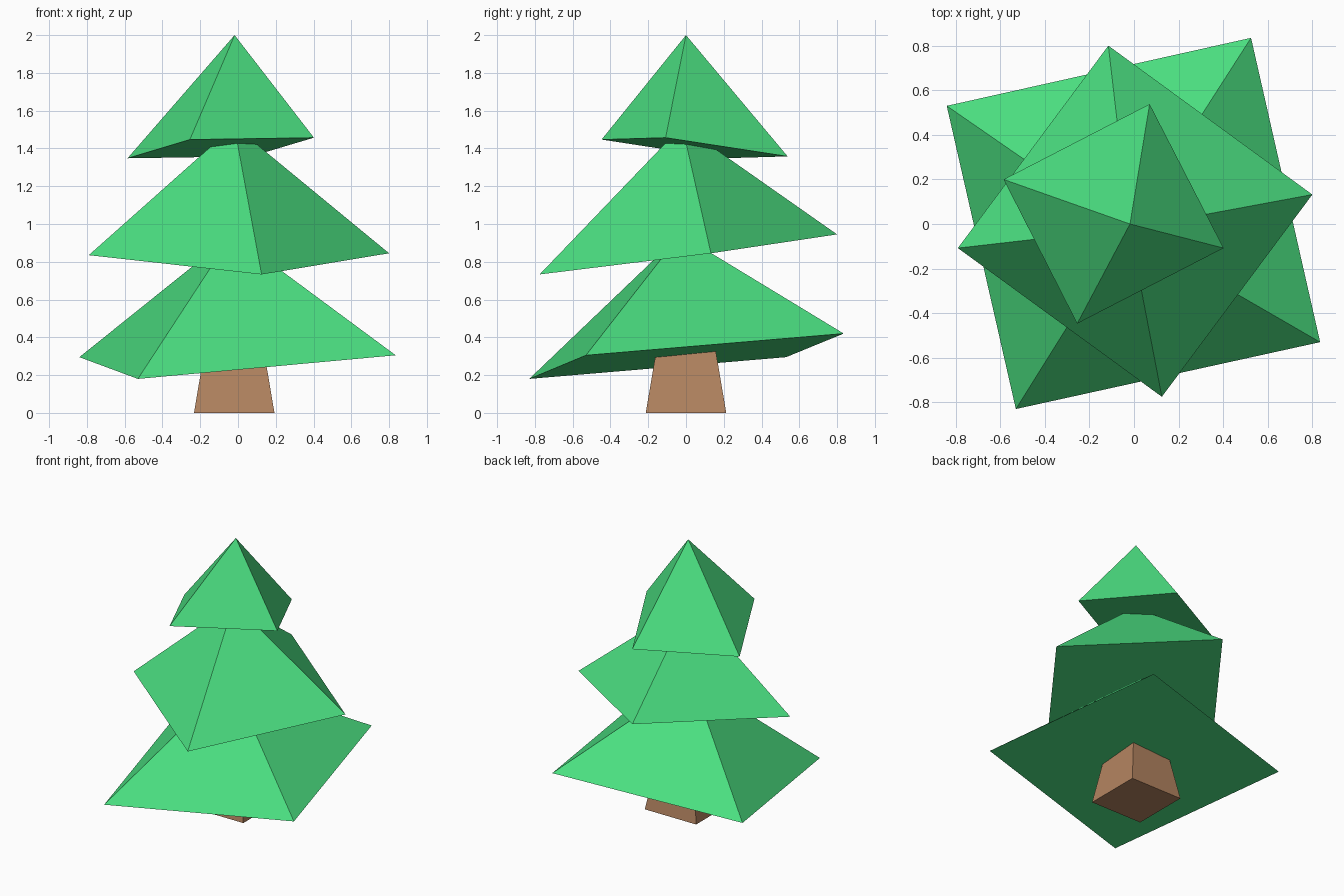
import bpy
import bmesh

if "Cube" in bpy.data.objects:
    bpy.data.objects.remove(bpy.data.objects["Cube"])


def make_material(name, color):
    mat = bpy.data.materials.new(name)
    mat.diffuse_color = (*color, 1.0)
    mat.use_nodes = True
    mat.node_tree.nodes["Principled BSDF"].inputs["Base Color"].default_value = mat.diffuse_color
    return mat


def build(name, mat, bottom, top):
    """Closed solid from a counter-clockwise bottom loop to a top loop or a single apex."""
    bm = bmesh.new()
    low = [bm.verts.new(p) for p in bottom]
    high = [bm.verts.new(p) for p in top]
    n = len(low)
    bm.faces.new(low[::-1])
    for i in range(n):
        j = (i + 1) % n
        if len(high) == 1:
            bm.faces.new((low[i], low[j], high[0]))
        else:
            bm.faces.new((low[i], low[j], high[j], high[i]))
    if len(high) > 1:
        bm.faces.new(high)
    bmesh.ops.recalc_face_normals(bm, faces=bm.faces[:])
    mesh = bpy.data.meshes.new(name)
    bm.to_mesh(mesh)
    bm.free()
    mesh.materials.append(mat)
    obj = bpy.data.objects.new(name, mesh)
    bpy.context.collection.objects.link(obj)
    return obj


def square(cx, cy, half, z):
    return [(cx + sx * half, cy + sy * half, z)
            for sx, sy in ((-1, -1), (1, -1), (1, 1), (-1, 1))]


leaf = make_material("leaf green", (0.069, 0.730, 0.216))
bark = make_material("bark brown", (0.456, 0.231, 0.117))

# Tapered trunk, its top buried in the lowest tier
build("trunk", bark, square(-0.02, 0, 0.213, 0), square(-0.02, 0, 0.12, 0.55))

# Foliage tiers: twisted, tilted four-sided pyramids
build("lower_foliage", leaf,
      [(-0.53, -0.83, 0.18), (0.835, -0.53, 0.305), (0.525, 0.835, 0.42), (-0.84, 0.53, 0.295)],
      [(-0.03, -0.03, 0.945)])
build("middle_foliage", leaf,
      [(0.125, -0.775, 0.733), (0.80, 0.132, 0.845), (-0.115, 0.80, 0.945), (-0.79, -0.108, 0.835)],
      [(-0.02, -0.02, 1.52)])
build("top_foliage", leaf,
      [(-0.255, -0.447, 1.447), (0.402, -0.108, 1.457), (0.07, 0.538, 1.358), (-0.585, 0.2, 1.348)],
      [(-0.018, 0.0, 2.0)])
